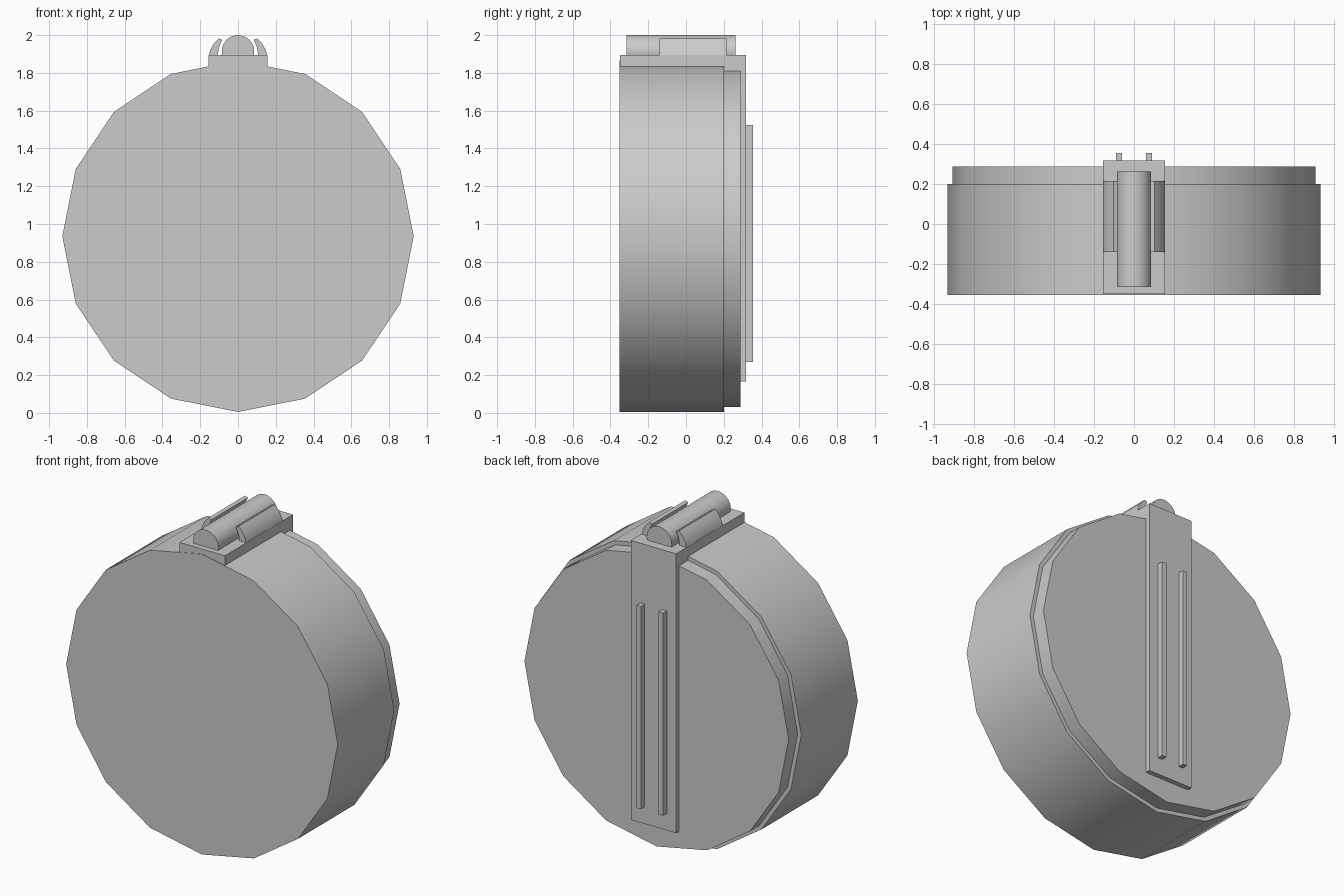
import bpy, bmesh, math

if "Cube" in bpy.data.objects:
    bpy.data.objects.remove(bpy.data.objects["Cube"])

grey = bpy.data.materials.new("plain grey")
grey.diffuse_color = (0.6, 0.6, 0.6, 1)
grey.use_nodes = True
grey.node_tree.nodes["Principled BSDF"].inputs["Base Color"].default_value = grey.diffuse_color


def finish(ob, smooth=False):
    ob.data.materials.append(grey)
    if smooth:
        bpy.ops.object.select_all(action='DESELECT')
        ob.select_set(True)
        bpy.context.view_layer.objects.active = ob
        bpy.ops.object.shade_smooth_by_angle(angle=math.radians(30))
    return ob


def prism(name, points, axis, a, b, smooth=False):
    """Extrude a 2D outline along axis: 'y' takes (x, z), 'x' takes (y, z)."""
    def place(p, t):
        return (p[0], t, p[1]) if axis == 'y' else (t, p[0], p[1])
    bm = bmesh.new()
    near = [bm.verts.new(place(p, a)) for p in points]
    far = [bm.verts.new(place(p, b)) for p in points]
    bm.faces.new(near)
    bm.faces.new(far[::-1])
    n = len(points)
    for i in range(n):
        j = (i + 1) % n
        bm.faces.new((near[i], far[i], far[j], near[j]))
    bmesh.ops.recalc_face_normals(bm, faces=bm.faces)
    mesh = bpy.data.meshes.new(name)
    bm.to_mesh(mesh)
    bm.free()
    ob = bpy.data.objects.new(name, mesh)
    bpy.context.collection.objects.link(ob)
    return finish(ob, smooth)


def circle(r, z, n):
    return [(r * math.sin(2 * math.pi * i / n), z + r * math.cos(2 * math.pi * i / n))
            for i in range(n)]


# Sixteen-sided drum and the slightly smaller back cover
prism("drum", circle(0.93, 0.935, 16), 'y', -0.353, 0.2, True)
prism("back_cover", circle(0.905, 0.935, 16), 'y', 0.2, 0.288, True)

# Bracket over the top with a strap running down the back
prism("bracket_strap", [(-0.35, 1.895), (0.318, 1.895), (0.318, 0.165),
                        (0.286, 0.165), (0.286, 1.79), (-0.35, 1.79)], 'x', -0.155, 0.155)

# Round rod lying on the bracket
prism("rod", circle(0.086, 1.914, 32), 'y', -0.315, 0.262, True)

# Curved clips and back rails, one on each side
clip = [(0.155, 1.89), (0.147, 1.92), (0.129, 1.955), (0.102, 1.983),
        (0.083, 1.975), (0.097, 1.945), (0.104, 1.92), (0.106, 1.89)]
rail = [(0.061, 0.27), (0.091, 0.27), (0.091, 1.525), (0.061, 1.525)]
for side, s in (("right", 1), ("left", -1)):
    prism(side + "_clip", [(s * x, z) for x, z in clip], 'y', -0.14, 0.215, True)
    prism(side + "_rail", [(s * x, z) for x, z in rail], 'y', 0.31, 0.355)
